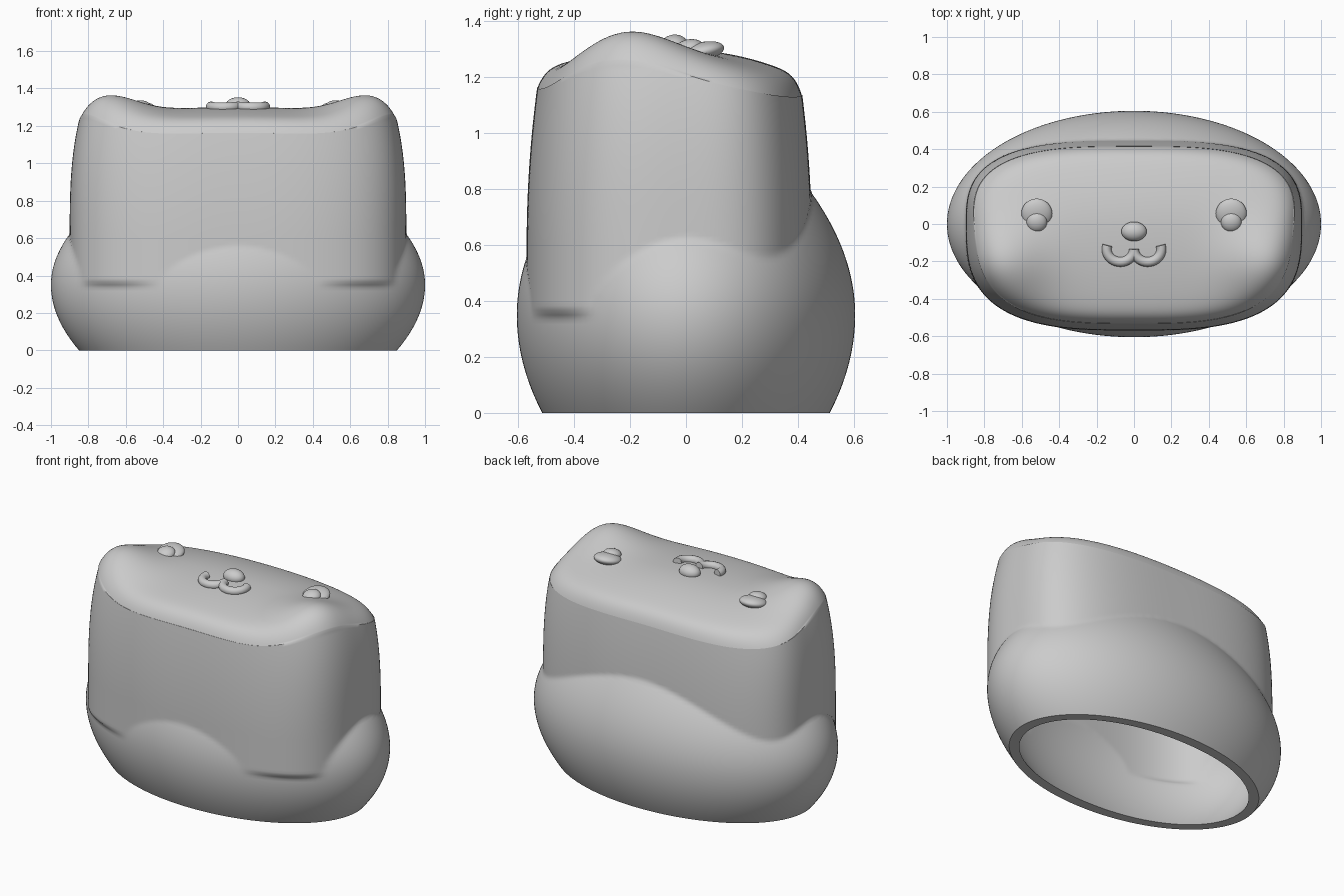
import bpy, bmesh, math
from math import sin, cos, pi, exp
from mathutils import Vector

cube = bpy.data.objects.get("Cube")
if cube:
    bpy.data.objects.remove(cube, do_unlink=True)

grey = bpy.data.materials.new("plain grey")
grey.use_nodes = True
colour = (0.6, 0.6, 0.6, 1)
grey.diffuse_color = colour
grey.node_tree.nodes["Principled BSDF"].inputs["Base Color"].default_value = colour

SEGMENTS = 224
WALL = 0.065


def clamp(v):
    return max(0.0, min(1.0, v))


def finish(obj, angle=50):
    obj.data.materials.clear()
    obj.data.materials.append(grey)
    bpy.ops.object.select_all(action='DESELECT')
    obj.select_set(True)
    bpy.context.view_layer.objects.active = obj
    bpy.ops.object.shade_smooth_by_angle(angle=math.radians(angle))


def polar(a, b, n, ang):
    """Radius of a superellipse in one direction."""
    return (abs(cos(ang) / a) ** n + abs(sin(ang) / b) ** n) ** (-1 / n)


def block_radius(ang, z):
    """Squared-off head, drawn in toward the top."""
    u = clamp((z - 0.6) / 0.65)
    depth = (0.45 if sin(ang) > 0 else 0.57) - 0.05 * u ** 2
    return polar(0.9 - 0.055 * u ** 3, depth, 3, ang)


def roll_radius(ang, z):
    """Puffy oval roll around the base."""
    d = z - 0.35
    s = 1 - (0.15 * (d / 0.35) ** 2 if d < 0 else 0.25 * (d / 0.43) ** 2)
    return max(s, 0.1) * polar(1, 0.605, 2, ang)


def wall_radius(ang, z):
    roll = roll_radius(ang, z)
    if z < 0.34:
        return roll
    chin = clamp((z - 0.34) / 0.03)
    return max(roll, roll + (block_radius(ang, z) - roll) * chin)


def top_height(x, y):
    """Face surface: a low mound with two raised front corners."""
    dy = y + 0.03
    mound = 1.30 - (0.28 if dy < 0 else 0.5) * dy * dy - 0.08 * x * x
    ear = exp(-((abs(x) - 0.72) / 0.24) ** 2 - ((y + 0.22) / 0.24) ** 2)
    return mound + 0.115 * ear


# Hollow body: wall rows, then cap rings running to the centre
def shell_rows(inset):
    angles = [2 * pi * i / SEGMENTS for i in range(SEGMENTS)]
    rims = []
    for a in angles:
        r = block_radius(a, 1.25)
        rims.append(top_height(r * cos(a), r * sin(a)) - 0.07)
    rows = []
    for k in range(48):
        z = 0.8 * k / 48
        rows.append([((wall_radius(a, z) - inset) * cos(a),
                      (wall_radius(a, z) - inset) * sin(a), z) for a in angles])
    for k in range(25):
        row = []
        for a, rim in zip(angles, rims):
            z = 0.8 + (rim - 0.8) * k / 24
            r = block_radius(a, z) - inset
            row.append((r * cos(a), r * sin(a), z - inset * k / 24))
        rows.append(row)
    for k in range(1, 41):
        q = 1 - 0.985 * (k / 40) ** 1.6
        row = []
        for a, rim in zip(angles, rims):
            r = block_radius(a, rim) * q
            x, y = r * cos(a), r * sin(a)
            z = top_height(x, y) - 0.07 * q ** 18 - inset
            shrink = 1 - inset / block_radius(a, rim)
            row.append((x * shrink, y * shrink, z))
        rows.append(row)
    return rows


bm = bmesh.new()
layers = []
for inset in (0, WALL):
    layer = [[bm.verts.new(p) for p in row] for row in shell_rows(inset)]
    layers.append(layer)
    bm.faces.new(layer[-1])


def bridge(lower, upper):
    for i in range(SEGMENTS):
        j = (i + 1) % SEGMENTS
        bm.faces.new((lower[i], lower[j], upper[j], upper[i]))


for layer in layers:
    for lower, upper in zip(layer, layer[1:]):
        bridge(lower, upper)
bridge(layers[0][0], layers[1][0])
bmesh.ops.recalc_face_normals(bm, faces=bm.faces)
mesh = bpy.data.meshes.new("body")
bm.to_mesh(mesh)
bm.free()
body = bpy.data.objects.new("body", mesh)
bpy.context.collection.objects.link(body)
finish(body)


# Face buttons: flattened spheres resting on the face surface
def button(name, x, y, size, lift=0.0):
    bpy.ops.mesh.primitive_uv_sphere_add(segments=32, ring_count=16, radius=1)
    obj = bpy.context.object
    obj.name = name
    obj.scale = size
    obj.location = (x, y, top_height(x, y) + lift)
    e = 0.02
    normal = Vector((top_height(x - e, y) - top_height(x + e, y),
                     top_height(x, y - e) - top_height(x, y + e), 2 * e))
    obj.rotation_euler = normal.to_track_quat('Z', 'Y').to_euler()
    obj.rotation_euler.z = 0
    finish(obj)


for side, x in (("left", 0.52), ("right", -0.52)):
    button(side + "_eye", x, 0.055, (0.083, 0.083, 0.035))
    button(side + "_eye_lower", x, 0.01, (0.055, 0.055, 0.035))
button("nose", 0, -0.04, (0.068, 0.052, 0.045), 0.008)

# Mouth: two joined curls as a rounded tube
curve = bpy.data.curves.new("mouth", 'CURVE')
curve.dimensions = '3D'
curve.bevel_depth = 0.026
curve.bevel_resolution = 4
curve.use_fill_caps = True
for side in (-1, 1):
    spline = curve.splines.new('POLY')
    spline.points.add(20)
    for k, point in enumerate(spline.points):
        a = pi * (1 + 1.1 * k / 20)
        x = side * (0.073 + 0.073 * cos(a))
        y = -0.135 + 0.068 * sin(a)
        point.co = (x, y, top_height(x, y) + 0.008, 1)
mouth = bpy.data.objects.new("mouth", curve)
bpy.context.collection.objects.link(mouth)
bpy.ops.object.select_all(action='DESELECT')
mouth.select_set(True)
bpy.context.view_layer.objects.active = mouth
bpy.ops.object.convert(target='MESH')
finish(bpy.context.object)
